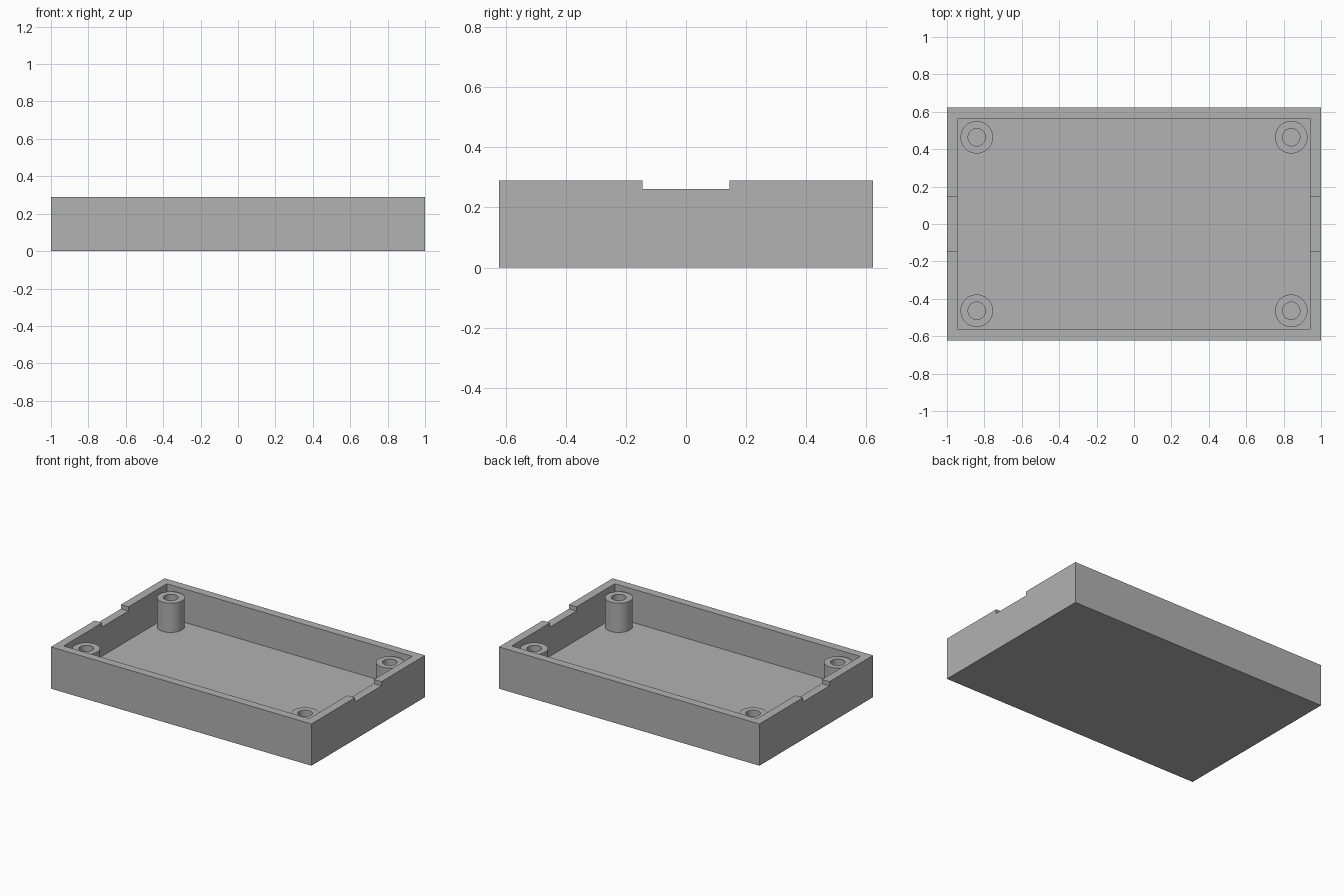
import bpy, bmesh, math
from mathutils import Vector

cube = bpy.data.objects.get("Cube")
if cube:
    bpy.data.objects.remove(cube, do_unlink=True)

# Main sizes
MM = 2 / 69
WIDTH, DEPTH, HEIGHT = 2, 43 * MM, 10 * MM
WALL = 2 * MM
STEP = HEIGHT - MM          # level of the notches and post tops

grey = bpy.data.materials.new("plain_grey")
grey.use_nodes = True
colour = (0.445, 0.445, 0.445, 1)
grey.diffuse_color = colour
grey.node_tree.nodes["Principled BSDF"].inputs["Base Color"].default_value = colour


def add_object(name, bm):
    mesh = bpy.data.meshes.new(name)
    bm.to_mesh(mesh)
    bm.free()
    mesh.materials.append(grey)
    obj = bpy.data.objects.new(name, mesh)
    bpy.context.collection.objects.link(obj)
    return obj


def block(name, x, y, bottom, top):
    bm = bmesh.new()
    bmesh.ops.create_cube(bm, size=1)
    bmesh.ops.scale(bm, vec=(x, y, top - bottom), verts=bm.verts)
    bmesh.ops.translate(bm, vec=(0, 0, (top + bottom) / 2), verts=bm.verts)
    return add_object(name, bm)


def select_only(obj):
    bpy.ops.object.select_all(action='DESELECT')
    obj.select_set(True)
    bpy.context.view_layer.objects.active = obj


def carve(target, cutter):
    cutter.hide_render = True
    mod = target.modifiers.new("carve", 'BOOLEAN')
    mod.operation, mod.solver, mod.object = 'DIFFERENCE', 'EXACT', cutter
    select_only(target)
    bpy.ops.object.modifier_apply(modifier=mod.name)
    bpy.data.objects.remove(cutter, do_unlink=True)


# Open tray with a shallow notch in both short walls
tray = block("tray", WIDTH, DEPTH, 0, HEIGHT)
carve(tray, block("cavity_cutter", WIDTH - 2 * WALL, DEPTH - 2 * WALL, WALL, 1))
carve(tray, block("notch_cutter", WIDTH + 1, 10 * MM, STEP, 1))


# Hollow screw post: a closed tube profile spun around z
def screw_post(name, x, y):
    outer, inner, base = 3 * MM, 1.6 * MM, WALL - 0.01
    bm = bmesh.new()
    profile = [(outer, base), (outer, STEP), (inner, STEP), (inner, base)]
    verts = [bm.verts.new((r, 0, z)) for r, z in profile]
    edges = [bm.edges.new((verts[i - 1], verts[i])) for i in range(4)]
    bmesh.ops.spin(bm, geom=verts + edges, cent=(0, 0, 0), axis=(0, 0, 1),
                   angle=math.tau, steps=64)
    bmesh.ops.remove_doubles(bm, verts=bm.verts, dist=1e-5)
    bmesh.ops.recalc_face_normals(bm, faces=bm.faces)
    post = add_object(name, bm)
    post.location = Vector((x, y, 0))
    select_only(post)
    bpy.ops.object.shade_smooth_by_angle(angle=math.radians(30))


for side, sx in (("left", 1), ("right", -1)):
    for end, sy in (("front", -1), ("back", 1)):
        screw_post(f"{end}_{side}_post", sx * 29 * MM, sy * 16 * MM)
